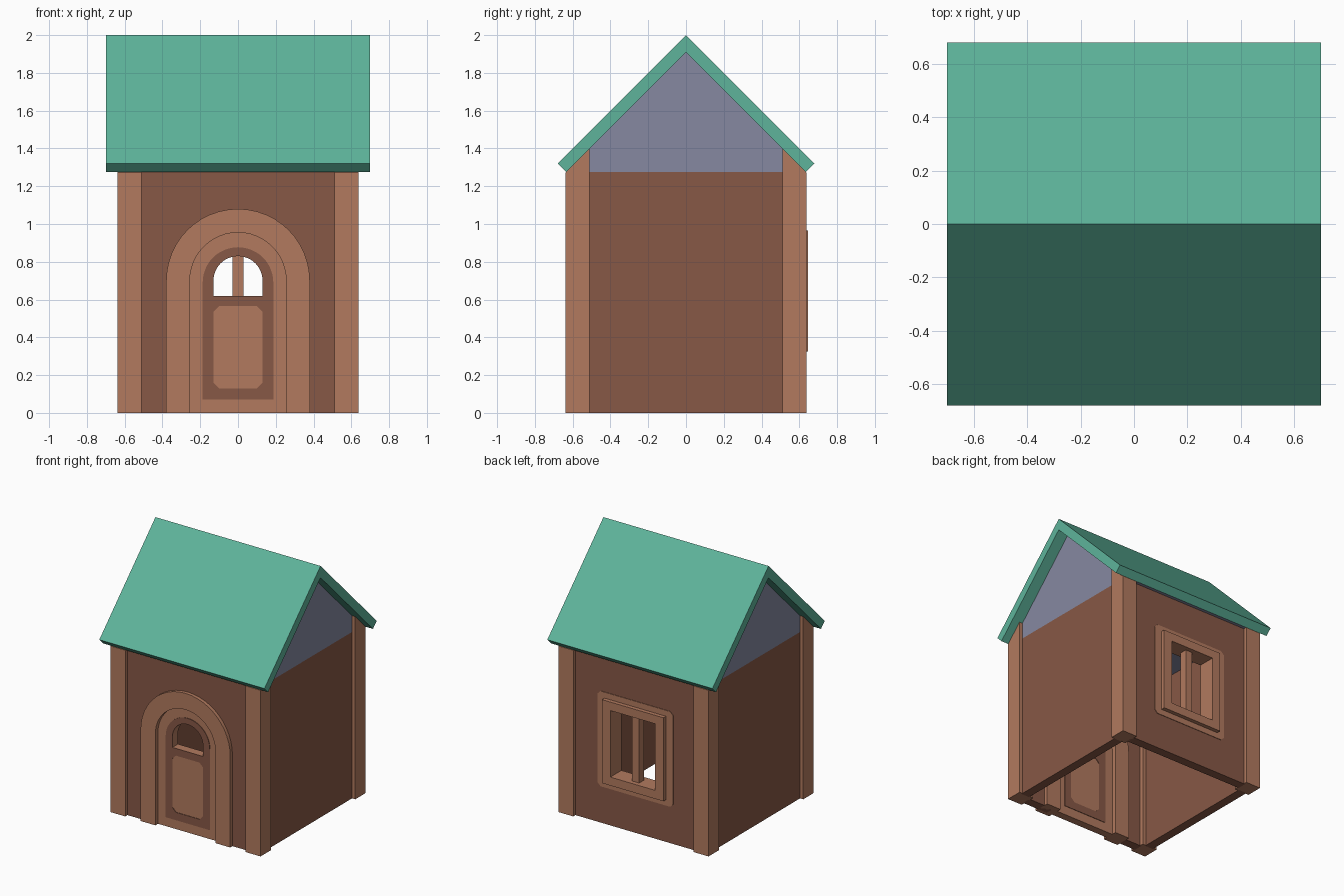
import bpy, bmesh, math
from mathutils import Matrix

if "Cube" in bpy.data.objects:
    bpy.data.objects.remove(bpy.data.objects["Cube"])


def material(name, rgb):
    m = bpy.data.materials.new(name)
    m.diffuse_color = (*rgb, 1)
    m.use_nodes = True
    m.node_tree.nodes["Principled BSDF"].inputs["Base Color"].default_value = m.diffuse_color
    return m


TRIM = material("light_brown", (0.445, 0.195, 0.114))
WALL = material("dark_brown", (0.242, 0.098, 0.061))
ROOF = material("green", (0.112, 0.456, 0.328))
GABLE = material("grey_blue", (0.238, 0.250, 0.356))

# Profile axes: XZ profiles are extruded along y, YZ profiles along x
XZ = Matrix(((1, 0, 0, 0), (0, 0, 1, 0), (0, 1, 0, 0), (0, 0, 0, 1)))
YZ = Matrix(((0, 0, 1, 0), (1, 0, 0, 0), (0, 1, 0, 0), (0, 0, 0, 1)))


def extrude(name, loops, lo, hi, mat, axes=XZ):
    """Filled outline (first loop) with holes (other loops), extruded from lo to hi."""
    cu = bpy.data.curves.new(name, 'CURVE')
    cu.dimensions = '2D'
    cu.fill_mode = 'BOTH'
    cu.extrude = (hi - lo) / 2
    for pts in loops:
        s = cu.splines.new('POLY')
        s.points.add(len(pts) - 1)
        for p, (u, v) in zip(s.points, pts):
            p.co = (u, v, 0, 1)
        s.use_cyclic_u = True
        s.use_smooth = False
    tmp = bpy.data.objects.new(name + "_outline", cu)
    bpy.context.collection.objects.link(tmp)
    bpy.context.view_layer.update()
    dg = bpy.context.evaluated_depsgraph_get()
    me = bpy.data.meshes.new_from_object(tmp.evaluated_get(dg))
    bpy.data.objects.remove(tmp)
    me.transform(axes @ Matrix.Translation((0, 0, (lo + hi) / 2)))
    bm = bmesh.new()
    bm.from_mesh(me)
    bmesh.ops.remove_doubles(bm, verts=bm.verts, dist=1e-5)
    bmesh.ops.recalc_face_normals(bm, faces=bm.faces)
    bm.to_mesh(me)
    bm.free()
    me.polygons.foreach_set("use_smooth", [True] * len(me.polygons))
    me.set_sharp_from_angle(angle=math.radians(30))
    me.materials.clear()
    me.materials.append(mat)
    ob = bpy.data.objects.new(name, me)
    bpy.context.collection.objects.link(ob)
    return ob


def rect(x0, x1, z0, z1, c=0):
    """Rectangle, with chamfered corners when c > 0."""
    if not c:
        return [(x0, z0), (x1, z0), (x1, z1), (x0, z1)]
    return [(x0 + c, z0), (x1 - c, z0), (x1, z0 + c), (x1, z1 - c),
            (x1 - c, z1), (x0 + c, z1), (x0, z1 - c), (x0, z0 + c)]


def arc(r, zc, n=24):
    return [(r * math.cos(math.pi * i / n), zc + r * math.sin(math.pi * i / n))
            for i in range(n + 1)]


def arch(r, z0, zc):
    return [(-r, z0), (r, z0)] + arc(r, zc)


SPRING = 0.70              # height where the door arch begins
EAVE, PEAK = 1.275, 1.91   # underside of the roof
W0, W1 = 0.54, 0.61        # wall thickness range
P0, P1 = 0.51, 0.637       # post depth range

# Corner posts with tops cut to the roof slope
for sx, lo, hi in (("left", -P1, -P0), ("right", P0, P1)):
    for sy, s in (("front", -1), ("back", 1)):
        prof = [(s * P0, 0), (s * P1, 0), (s * P1, PEAK - P1), (s * P0, PEAK - P0)]
        extrude(f"{sy}_{sx}_post", [prof], lo, hi, TRIM, YZ)

# Side walls
extrude("left_wall", [rect(-0.52, 0.52, 0, EAVE)], -W1, -W0, WALL, YZ)
extrude("right_wall", [rect(-0.52, 0.52, 0, EAVE)], W0, W1, WALL, YZ)

# Front wall with an arched doorway, back wall with a window opening
doorway = ([(-0.52, 0), (-0.52, EAVE), (0.52, EAVE), (0.52, 0), (0.30, 0)]
           + arc(0.30, SPRING) + [(-0.30, 0)])
extrude("front_wall", [doorway], -W1, -W0, WALL)
extrude("back_wall", [rect(-0.52, 0.52, 0, EAVE), rect(-0.22, 0.22, 0.36, 0.93)],
        W0, W1, WALL)

# Solid attic between the walls and the roof
extrude("gable", [[(-0.635, EAVE), (0.635, EAVE), (0, PEAK)]], -W1, W1, GABLE, YZ)

# Roof
extrude("roof", [[(0, 2), (-0.68, 1.32), (-0.635, EAVE), (0, PEAK),
                  (0.635, EAVE), (0.68, 1.32)]], -0.70, 0.70, ROOF, YZ)

# Arched door frame
frame = ([(0.255, 0), (0.38, 0)] + arc(0.38, SPRING)
         + [(-0.38, 0), (-0.255, 0)] + arc(0.255, SPRING)[::-1])
extrude("door_frame", [frame], -P1, -P0, TRIM)

# Door leaf with a small arched opening and a dark border on both faces
hole = arch(0.13, 0.62, SPRING)
extrude("door", [arch(0.257, 0, SPRING), hole], -0.605, -0.545, TRIM)
border = [arch(0.187, 0.07, 0.69), hole, rect(-0.13, 0.13, 0.13, 0.565, 0.03)]
extrude("door_border_outside", border, -0.609, -0.605, WALL)
extrude("door_border_inside", border, -0.545, -0.541, WALL)

# Back window: frame, upright bar and flat surround on the wall
outer = rect(-0.26, 0.26, 0.325, 0.965)
extrude("window_frame", [outer, rect(-0.19, 0.19, 0.39, 0.90)], P0, 0.645, TRIM)
extrude("window_bar", [rect(-0.03, 0.03, 0.39, 0.90)], 0.55, 0.61, TRIM)
surround = [rect(-0.32, 0.32, 0.28, 1.01, 0.025), outer]
extrude("window_surround_outside", surround, W1, W1 + 0.004, TRIM)
extrude("window_surround_inside", surround, W0 - 0.004, W0, TRIM)
